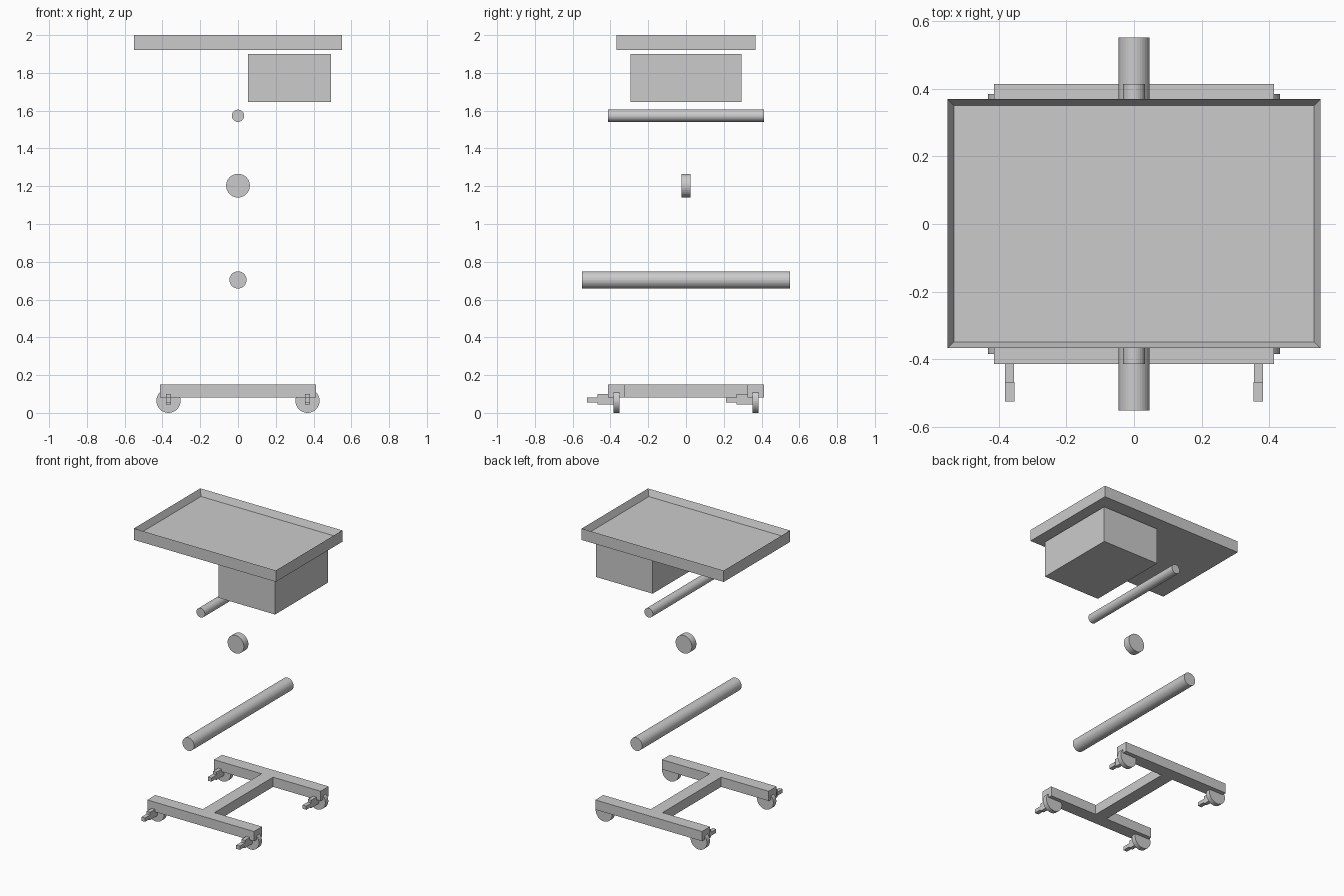
import bpy, bmesh, math
from mathutils import Matrix, Vector

if "Cube" in bpy.data.objects:
    bpy.data.objects.remove(bpy.data.objects["Cube"])


def finish(name, bm):
    bmesh.ops.recalc_face_normals(bm, faces=bm.faces)
    mesh = bpy.data.meshes.new(name)
    bm.to_mesh(mesh)
    bm.free()
    obj = bpy.data.objects.new(name, mesh)
    bpy.context.collection.objects.link(obj)
    return obj


def box_bm(lo, hi):
    lo, hi = Vector(lo), Vector(hi)
    bm = bmesh.new()
    m = Matrix.Translation((lo + hi) / 2) @ Matrix.Diagonal((*(hi - lo), 1))
    bmesh.ops.create_cube(bm, size=1, matrix=m)
    return bm


def box(name, lo, hi):
    return finish(name, box_bm(lo, hi))


def rod(name, x, y, z, radius, length, sides=32):
    """Cylinder lying along y."""
    bm = bmesh.new()
    m = Matrix.Translation((x, y, z)) @ Matrix.Rotation(math.pi / 2, 4, 'X')
    bmesh.ops.create_cone(bm, cap_ends=True, segments=sides, radius1=radius,
                          radius2=radius, depth=length, matrix=m)
    return finish(name, bm)


# Tray with raised rim: inset the top face and sink it
bm = box_bm((-0.551, -0.367, 1.92), (0.551, 0.369, 2.0))
bm.normal_update()
top = max(bm.faces, key=lambda f: f.normal.z)
bmesh.ops.inset_region(bm, faces=[top], thickness=0.026)
for v in top.verts:
    v.co.z = 1.955
finish("tray_top", bm)

# Drawer box below the tray
box("drawer_box", (0.054, -0.293, 1.647), (0.493, 0.293, 1.901))

# Suspended round parts along the centre line
rod("upper_rod", 0, 0, 1.573, 0.0325, 0.828)
rod("pivot_disc", 0, 0, 1.203, 0.063, 0.05)
rod("lower_rod", 0, 0, 0.704, 0.0455, 1.102)

# H-shaped base frame, extruded from one outline
half = [(0.045, -0.325), (0.414, -0.325), (0.414, -0.414)]
quarter = [(x, -y) for x, y in reversed(half)]
right = list(reversed(half)) + list(reversed(quarter))
outline = right + [(-x, y) for x, y in reversed(right)]
bm = bmesh.new()
face = bm.faces.new([bm.verts.new((x, y, 0.082)) for x, y in outline])
ext = bmesh.ops.extrude_face_region(bm, geom=[face], use_keep_orig=True)
verts = [g for g in ext["geom"] if isinstance(g, bmesh.types.BMVert)]
bmesh.ops.translate(bm, vec=(0, 0, 0.068), verts=verts)
finish("base_frame", bm)

# Four casters, each with a brake block and pedal pointing forward
for sx, side in ((-1, "left"), (1, "right")):
    for sy, end in ((-1, "front"), (1, "back")):
        x, y = sx * 0.368, sy * 0.368
        tag = f"{end}_{side}"
        rod("caster_wheel_" + tag, x, y, 0.064, 0.064, 0.033)
        box("brake_block_" + tag, (x - 0.013, y - 0.101, 0.045),
            (x + 0.013, y - 0.012, 0.1))
        box("brake_pedal_" + tag, (x - 0.014, y - 0.157, 0.055),
            (x + 0.014, y - 0.099, 0.081))
